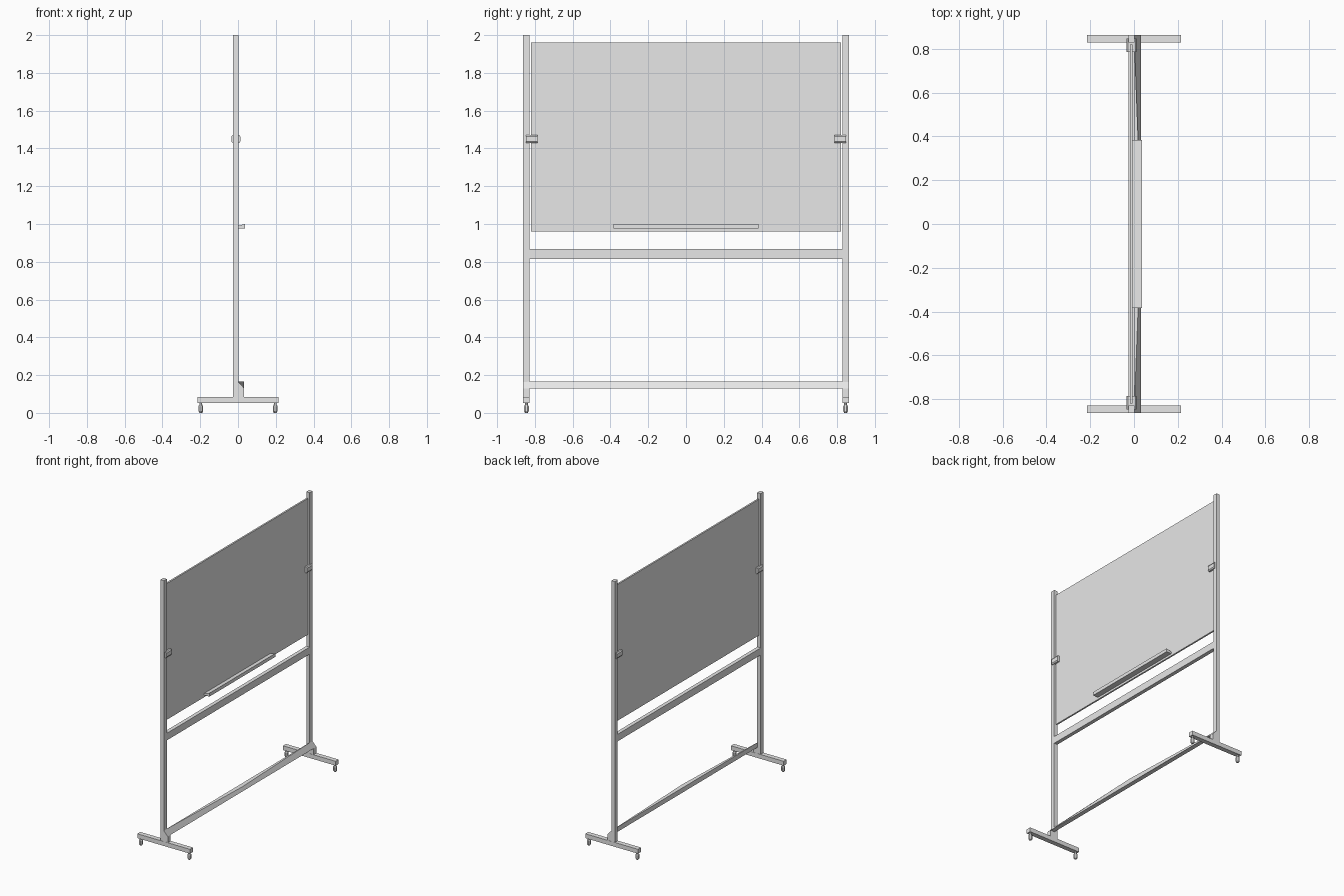
import bpy, bmesh, math

if "Cube" in bpy.data.objects:
    bpy.data.objects.remove(bpy.data.objects["Cube"])

grey = bpy.data.materials.new("light_grey")
grey.diffuse_color = (0.8, 0.8, 0.8, 1)
grey.use_nodes = True
grey.node_tree.nodes["Principled BSDF"].inputs["Base Color"].default_value = grey.diffuse_color


def finish(name, bm):
    bmesh.ops.recalc_face_normals(bm, faces=bm.faces)
    me = bpy.data.meshes.new(name)
    bm.to_mesh(me)
    bm.free()
    me.materials.append(grey)
    ob = bpy.data.objects.new(name, me)
    bpy.context.collection.objects.link(ob)
    return ob


def loft(name, sections):
    """Skin equal-length point loops and cap both ends."""
    bm = bmesh.new()
    rings = [[bm.verts.new(p) for p in s] for s in sections]
    n = len(rings[0])
    for a, b in zip(rings, rings[1:]):
        for i in range(n):
            j = (i + 1) % n
            bm.faces.new((a[i], a[j], b[j], b[i]))
    bm.faces.new(rings[0])
    bm.faces.new(rings[-1])
    bmesh.ops.remove_doubles(bm, verts=bm.verts, dist=1e-5)
    return finish(name, bm)


def extrude_y(name, profile, y0, y1):
    return loft(name, [[(x, y, z) for x, z in profile] for y in (y0, y1)])


def box(name, x0, x1, y0, y1, z0, z1):
    return extrude_y(name, [(x0, z0), (x1, z0), (x1, z1), (x0, z1)], y0, y1)


# writing panel
box("board", -0.018, -0.006, -0.82, 0.82, 0.96, 1.96)

# marker tray with a top sloping back to the board
extrude_y("tray", [(-0.006, 0.975), (0.036, 0.975), (0.036, 1.0), (-0.006, 0.988)], -0.383, 0.383)

# middle rail
box("middle_rail", -0.026, 0.002, -0.83, 0.83, 0.815, 0.867)

# lower rail: square in the middle, top corner cut away towards the ends
def rail_section(y, t):
    return [(0, y, 0.13), (0.033, y, 0.13), (0.001 + 0.032 * t, y, 0.165), (0, y, 0.165)]

loft("lower_rail", [rail_section(-0.862, 0), rail_section(0, 1), rail_section(0.862, 0)])

for side, s in (("left", -1), ("right", 1)):
    # upright, foot and the block under the lower rail
    box(side + "_post", -0.026, 0.002, s * 0.829, s * 0.862, 0.08, 2.0)
    box(side + "_foot", -0.214, 0.214, s * 0.828, s * 0.863, 0.053, 0.085)
    box(side + "_foot_block", 0, 0.033, s * 0.829, s * 0.862, 0.083, 0.13)

    # pivot clamp with chamfered corners
    clamp = [(-0.028, 1.428), (0.006, 1.428), (0.012, 1.436), (0.012, 1.464),
             (0.006, 1.472), (-0.028, 1.472), (-0.034, 1.464), (-0.034, 1.436)]
    extrude_y(side + "_clamp", clamp, s * 0.785, s * 0.848)

    # casters
    for end, cx in (("a", -0.197), ("b", 0.197)):
        rings = []
        for r, z in ((0.008, 0), (0.014, 0.01), (0.014, 0.035), (0.008, 0.044), (0.008, 0.054)):
            rings.append([(cx + r * math.cos(a), s * 0.845 + r * math.sin(a), z)
                          for a in (math.pi * (k + 0.5) / 4 for k in range(8))])
        loft(side + "_caster_" + end, rings)
